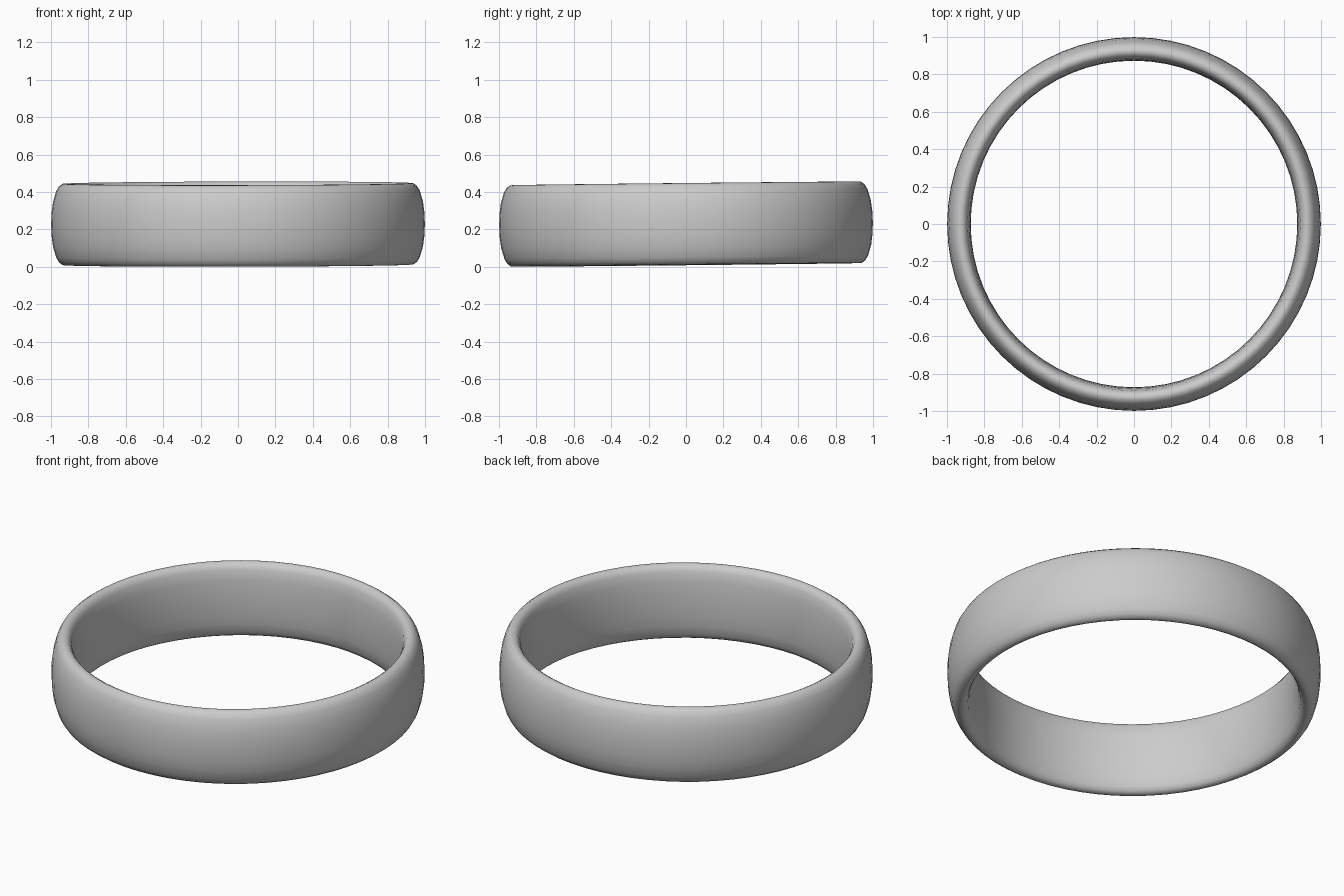
import bpy, bmesh, math
from mathutils import Matrix

if "Cube" in bpy.data.objects:
    bpy.data.objects.remove(bpy.data.objects["Cube"])

SEGMENTS = 64
# Upper half of the band cross-section (radius, height), outside to inside
half = [(0.999, 0.0), (0.997, 0.06), (0.989, 0.12), (0.972, 0.178), (0.957, 0.203),
        (0.938, 0.217), (0.92, 0.218), (0.903, 0.208), (0.89, 0.185),
        (0.88, 0.13), (0.875, 0.065), (0.873, 0.0)]
profile = half + [(r, -z) for r, z in reversed(half[1:-1])]

# Revolve the closed cross-section into a ring
bm = bmesh.new()
rings = []
for i in range(SEGMENTS):
    a = 2 * math.pi * i / SEGMENTS
    rings.append([bm.verts.new((r * math.cos(a), r * math.sin(a), z)) for r, z in profile])
n = len(profile)
for i in range(SEGMENTS):
    p, q = rings[i], rings[(i + 1) % SEGMENTS]
    for j in range(n):
        k = (j + 1) % n
        bm.faces.new((p[j], q[j], q[k], p[k]))
bmesh.ops.recalc_face_normals(bm, faces=bm.faces)

# The band leans very slightly forward and rests on the ground
bm.transform(Matrix.Rotation(0.0105, 4, 'X') @ Matrix.Rotation(-0.002, 4, 'Y'))
low = min(v.co.z for v in bm.verts)
bm.transform(Matrix.Translation((0, 0, -low)))
for f in bm.faces:
    f.smooth = True

mesh = bpy.data.meshes.new("ring_band")
bm.to_mesh(mesh)
bm.free()
band = bpy.data.objects.new("ring_band", mesh)
bpy.context.collection.objects.link(band)
